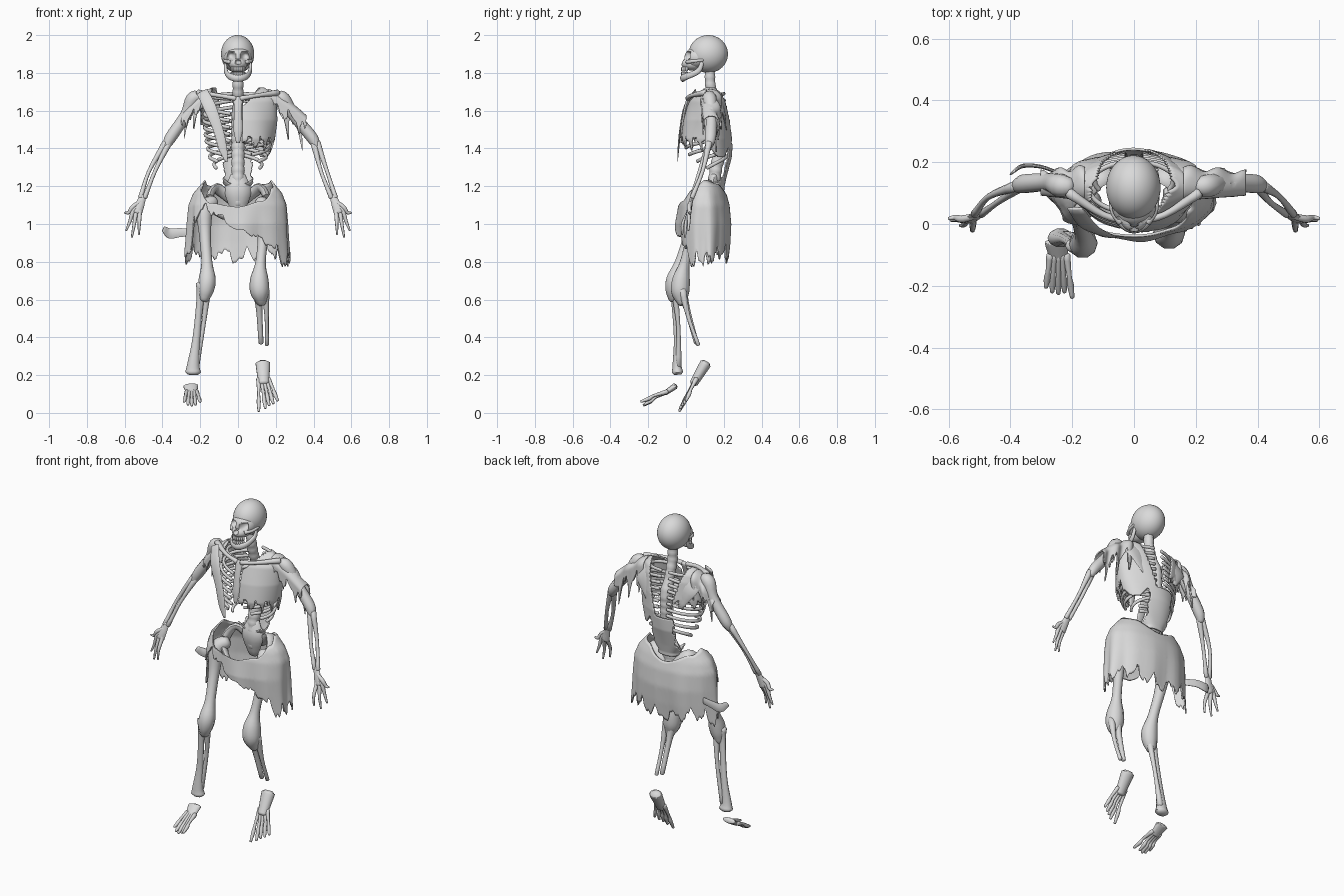
import bpy, bmesh, math
from math import sin, cos, pi, radians
from mathutils import Vector, Matrix

if "Cube" in bpy.data.objects:
    bpy.data.objects.remove(bpy.data.objects["Cube"])

mat = bpy.data.materials.new("bone grey")
mat.diffuse_color = (0.7, 0.7, 0.7, 1)
mat.use_nodes = True
mat.node_tree.nodes["Principled BSDF"].inputs["Base Color"].default_value = mat.diffuse_color


def finish(name, bm, thick=0):
    bmesh.ops.recalc_face_normals(bm, faces=bm.faces)
    me = bpy.data.meshes.new(name)
    bm.to_mesh(me)
    bm.free()
    me.materials.append(mat)
    me.shade_smooth()
    me.set_sharp_from_angle(angle=radians(60))
    ob = bpy.data.objects.new(name, me)
    bpy.context.collection.objects.link(ob)
    if thick:
        m = ob.modifiers.new("thickness", 'SOLIDIFY')
        m.thickness, m.offset = thick, 0
    return ob


def lerp(table, t):
    """Row interpolation in a table sorted by its first column."""
    if t <= table[0][0]:
        return table[0][1:]
    for a, b in zip(table, table[1:]):
        if t <= b[0]:
            f = (t - a[0]) / (b[0] - a[0])
            f = f * f * (3 - 2 * f) if len(a) == 3 else f
            return [p + (q - p) * f for p, q in zip(a[1:], b[1:])]
    return table[-1][1:]


def tube(bm, pts, radii, ref=(0, 1, 0), fa=1, fb=1, sub=4, sides=10):
    """Smooth tapered tube with rounded ends; fa/fb flatten the section across/along ref."""
    P = [Vector((*p, r)) for p, r in zip(pts, radii)]
    P = [P[0] * 2 - P[1]] + P + [P[-1] * 2 - P[-2]]
    line = []
    for i in range(1, len(P) - 2):
        a, b, c, d = P[i - 1:i + 3]
        for k in range(sub):
            t = k / sub
            line.append(0.5 * (2 * b + (c - a) * t + (2 * a - 5 * b + 4 * c - d) * t * t
                               + (3 * b - a - 3 * c + d) * t ** 3))
    line.append(P[-2])
    for end, nxt in ((0, 1), (-1, -2)):
        e = line[end]
        out = (e - line[nxt]).to_3d().normalized() * e.w * min(fa, fb) * .4
        cap = Vector((*(e.to_3d() + out), e.w * .65))
        line.insert(0, cap) if end == 0 else line.append(cap)
    rings = []
    for i, q in enumerate(line):
        t = (line[min(i + 1, len(line) - 1)] - line[max(i - 1, 0)]).to_3d().normalized()
        u = t.cross(Vector(ref)).normalized()
        v = t.cross(u)
        rings.append([bm.verts.new(q.to_3d() + q.w * (u * fa * cos(2 * pi * j / sides)
                      + v * fb * sin(2 * pi * j / sides))) for j in range(sides)])
    for A, B in zip(rings, rings[1:]):
        for j in range(sides):
            bm.faces.new((A[j], A[(j + 1) % sides], B[(j + 1) % sides], B[j]))
    bm.faces.new(rings[0])
    bm.faces.new(rings[-1])


def part(name, pts, radii, **kw):
    bm = bmesh.new()
    tube(bm, pts, radii, **kw)
    return finish(name, bm)


def ball(bm, c, r):
    m = Matrix.Translation(c) @ Matrix.Diagonal((*r, 1))
    bmesh.ops.create_uvsphere(bm, u_segments=40, v_segments=28, radius=1, matrix=m)


def sheet(name, fn, nu, nv, keep=None, thick=0.008):
    """Cloth from fn(u, v) -> point, u and v in 0..1, holes where keep(point) is false."""
    bm = bmesh.new()
    g = [[bm.verts.new(fn(i / nu, j / nv)) for j in range(nv + 1)] for i in range(nu + 1)]
    for i in range(nu):
        for j in range(nv):
            q = (g[i][j], g[i + 1][j], g[i + 1][j + 1], g[i][j + 1])
            if not keep or keep(sum((v.co for v in q), Vector()) / 4):
                bm.faces.new(q)
    bmesh.ops.delete(bm, geom=[v for v in bm.verts if not v.link_faces], context='VERTS')
    bmesh.ops.remove_doubles(bm, verts=bm.verts, dist=0.0005)
    return finish(name, bm, thick)


def rag(u):
    return 0.6 * abs(sin(u * 9.3)) + 0.25 * abs(sin(u * 21 + 1)) + 0.15 * abs(sin(u * 37))


# skull with pushed-in eye sockets and nose
bm = bmesh.new()
ball(bm, (-0.002, 0.118, 1.9), (0.088, 0.104, 0.1))
ball(bm, (0, 0.06, 1.88), (0.072, 0.068, 0.06))
ball(bm, (0, 0.035, 1.848), (0.05, 0.06, 0.036))
for s in (-1, 1):
    tube(bm, [(s * .045, .005, 1.858), (s * .068, .04, 1.862), (s * .076, .09, 1.868)], [.011, .009, .007], ref=(0, 0, 1))
for v in bm.verts:
    if v.co.y < 0.07:
        for ex, ez, R, dep in ((-.034, 1.89, .022, .04), (.034, 1.89, .022, .04), (0, 1.857, .012, .025)):
            d = math.hypot(v.co.x - ex, v.co.z - ez) / R
            if d < 1:
                v.co.y += dep * (1 - d ** 4)
finish("skull", bm)

# open lower jaw and teeth
half = [(.066, .088, 1.862), (.064, .065, 1.81), (.045, .005, 1.782)]
part("jaw", half + [(0, -.018, 1.772)] + [(-x, y, z) for x, y, z in half[::-1]],
     [.01, .015, .017, .02, .017, .015, .01], ref=(0, 0, 1), fa=.65)
bm = bmesh.new()
for i in range(-4, 5):
    a = i * 0.3
    for z in (1.82, 1.794):
        x, y = .036 * sin(a), .018 - .038 * cos(a)
        tube(bm, [(x, y, z - .009), (x, y, z + .009)], [.0065, .0065], sub=1, sides=6)
finish("teeth", bm)

# spine with beaded vertebrae
spine = [(1.1, .15), (1.2, .145), (1.3, .16), (1.42, .19), (1.55, .19), (1.66, .15), (1.74, .128), (1.84, .125)]
zs = [1.1 + .74 * i / 36 for i in range(37)]
part("spine", [(0, lerp(spine, z)[0], z) for z in zs],
     [(.036 if z < 1.6 else .03) * (1 if i % 2 else .9) for i, z in enumerate(zs)], sub=2)
part("sacrum", [(0, .15, 1.26), (0, .14, 1.17), (0, .15, 1.05)], [.04, .07, .03], fb=.5)

# ribs, breastbone, collar bones
body = [(1.2, .06, .04, .16), (1.25, .1, .06, .15), (1.35, .16, .118, .115), (1.45, .185, .13, .108), (1.55, .195, .118, .112),
        (1.65, .19, .095, .118), (1.69, .18, .07, .125), (1.72, .13, .04, .13)]
bm = bmesh.new()
for s in (-1, 1):
    for k in range(10):
        z0 = 1.69 - k * .036
        end = 165 if k < 7 else 150 - (k - 7) * 22
        pts = []
        for i in range(9):
            a = radians(10 + (end - 10) * i / 8)
            z = z0 - .07 * (i / 8) * (1 if k else .4)
            w, d, c = lerp(body, min(z, 1.66))
            f = .93 - max(0, .15 - .07 * k)
            pts.append((s * w * f * sin(a), c + d * .93 * cos(a), z))
        tube(bm, pts, [.01] * 9, ref=(0, 0, 1), sub=3, sides=8, fa=.8)
finish("ribs", bm)
part("breastbone", [(0, .015, 1.67), (0, -.005, 1.6), (0, -.018, 1.5), (0, -.025, 1.43)], [.026, .02, .024, .01], fb=.45)

# collar bones, shoulder blades and pelvis
for s, side in ((-1, "right"), (1, "left")):
    part(side + "_collar_bone", [(s * .015, .01, 1.665), (s * .1, .03, 1.68), (s * .21, .1, 1.695)], [.014, .011, .017], ref=(0, 0, 1))
    part(side + "_shoulder_blade", [(s * .2, .14, 1.68), (s * .15, .19, 1.62), (s * .11, .215, 1.5)], [.03, .055, .012], fb=.2)
    part(side + "_hip_bone", [(s * .03, .17, 1.12), (s * .12, .15, 1.19), (s * .15, .08, 1.11), (s * .08, .03, 1.04), (0, .02, 1.04)],
         [.03, .04, .04, .022, .02], fb=.5, ref=(0, .6, .8))

# arms and hands
for s, side, ex in ((-1, "right", .355), (1, "left", .39)):
    bm = bmesh.new()
    tube(bm, [(s * .205, .12, 1.675), (s * .24, .125, 1.66), (s * (ex + .2) / 2, .135, 1.575), (s * ex, .13, 1.46), (s * (ex + .025), .12, 1.41)],
         [.03, .038, .03, .031, .02])
    for o in (-.016, .016):
        tube(bm, [(s * (ex + .02 + o * .6), .122, 1.43), (s * (.455 + o), .08 + o * .5, 1.28), (s * (.505 + o * .7), .032, 1.14)],
             [.018, .01, .013])
    tube(bm, [(s * .503, .034, 1.15), (s * .52, .022, 1.1), (s * .535, .015, 1.06)], [.018, .024, .028], fb=.5)
    for x, y, z in ((.6, .018, 1.06), (.592, .012, .965), (.562, -.005, .93), (.525, -.02, .945)):
        x0 = .535 + (x - .555) * .5
        tube(bm, [(s * .515, .025, 1.12), (s * x0, .016, 1.07 + (z - .96) * .2), (s * (x0 + x) / 2, y + .003, (z + 1.06) / 2), (s * x, y, z)],
             [.01, .012, .009, .005], sides=8)
    finish(side + "_arm", bm)

# legs
bm = bmesh.new()
tube(bm, [(-.13, .08, 1.12), (-.175, .05, 1.08), (-.175, .02, .95), (-.165, -.03, .8), (-.163, -.06, .71), (-.17, -.068, .65), (-.18, -.068, .6)],
     [.035, .045, .032, .029, .045, .042, .025])
tube(bm, [(-.188, -.07, .68), (-.2, -.065, .6), (-.22, -.05, .4), (-.236, -.048, .26), (-.238, -.045, .215)], [.035, .02, .02, .032, .042], fb=.75)
tube(bm, [(-.16, -.062, .66), (-.185, -.04, .45), (-.222, -.04, .25)], [.02, .011, .018])
finish("right_leg", bm)
bm = bmesh.new()
tube(bm, [(.12, .08, 1.12), (.14, .05, 1.07), (.135, .03, .95), (.12, -.005, .8), (.113, -.025, .71), (.115, -.03, .64), (.125, -.02, .58)],
     [.035, .044, .03, .027, .048, .05, .025])
tube(bm, [(.105, -.025, .66), (.112, .005, .55), (.122, .055, .37)], [.032, .017, .013])
tube(bm, [(.145, -.02, .65), (.152, .015, .5), (.153, .065, .36)], [.022, .011, .011])
finish("left_leg", bm)

# detached feet: ankle, instep, toes
for side, ank, mid, toes in (
        ("left", (.132, .1, .255), (.135, .055, .18), [(.11, -.035, .01), (.145, -.03, .025), (.165, -.02, .04), (.187, -.01, .05), (.21, 0, .065)]),
        ("right", (-.25, -.06, .14), (-.245, -.1, .112), [(-.285, -.205, .06), (-.265, -.22, .045), (-.245, -.225, .04), (-.225, -.22, .045), (-.2, -.238, .06)])):
    bm = bmesh.new()
    A, M = Vector(ank), Vector(mid)
    fat = 1 if side == "left" else .55
    tube(bm, [A + (A - M) * .1, A, M, M + (M - A) * .3], [.036, .04, .032, .03], ref=(1, 0, 0), fa=.75 * fat)
    for i, t in enumerate(toes):
        T = Vector(t)
        S = M + Vector(((i - 2) * .013, 0, 0))
        tube(bm, [S, S.lerp(T, .5) + Vector((0, 0, .006)), S.lerp(T, .7), T], [.013, .008, .011, .007], ref=(1, 0, 0), sides=8)
    finish(side + "_foot", bm)

# torn vest: shell round the ribs with a deep V behind and one covered breast
def vest(u, v):
    z, a = 1.18 + .54 * v, 2 * pi * u
    w, d, c = lerp(body, z)
    f = 1.03 + .02 * sin(5 * a + z * 12)
    return (w * f * sin(a), c - d * f * cos(a), z)


def vest_keep(p):
    x, z, r = p.x, p.z, rag(p.x * 4 + p.y * 4)
    if p.y > .12:
        strip = abs(x) < .06 + .02 * rag(z * 4) and z < 1.42
        low = 1.31 + .1 * r if x > 0 else 1.47 + .08 * r
        return strip or (abs(x) > .02 + (z - 1.36) * .28 and z > low)
    if x > 0:
        return x > .025 + max(0, z - 1.62) * .9 and z > 1.37 + .1 * r
    return x < -.14 and z > 1.57 + .06 * r


sheet("torn_vest", vest, 160, 80, vest_keep)
part("vest_strip", [(-.19, .05, 1.7), (-.15, -.005, 1.62), (-.105, -.03, 1.5), (-.08, -.04, 1.4), (-.06, -.045, 1.33)],
     [.03, .033, .026, .022, .006], fb=.2)

# sleeves draped over the upper arms
for s, side, ex, hang in ((-1, "right", .3, .13), (1, "left", .36, .19)):
    def sleeve(u, v):
        x, w = .16 + (ex - .16) * u, v * 2 - 1
        z = 1.68 - .125 * u ** 1.4
        a = max(-1, min(1, w / .5)) * pi / 2
        drop = max(0, abs(w) - .5) * 2 * hang * (1.15 - 1.1 * rag(u * .9 + .3 * (w > 0))) * (.6 if w < 0 else 1)
        r = .05 - .016 * u
        return (s * (x + drop * .12), .13 + r * sin(a) + .008 * sin(u * 14) * (w > 0), z - .012 + r * .85 * cos(a) - drop)
    sheet(side + "_sleeve", sleeve, 48, 32)

# ragged skirt: angle, top and bottom heights (0 = front, 90 = +x)
rim = [(0, 1.09, .97), (30, 1.12, .89), (60, 1.19, .76), (90, 1.23, .77), (135, 1.21, .81), (180, 1.15, .78), (225, 1.2, .82),
       (265, 1.23, .77), (285, 1.21, .84), (300, 1.17, 1.0), (325, 1.11, 1.04), (360, 1.09, .97)]
form = [(.76, .275, .12, .095), (.9, .266, .136, .094), (1.0, .262, .143, .093), (1.1, .255, .132, .095), (1.16, .232, .115, .095), (1.24, .165, .08, .1)]


def skirt(u, v):
    a = 2 * pi * u
    top, bot = lerp(rim, 360 * u)
    bot += .12 * (1 - rag(u * 5)) * min(1, 8 * u, 8 * (1 - u))
    z = top + (bot - top) * v
    w, d, c = lerp(form, z)
    f = 1 + v * (.03 * sin(7 * a + 1) + .02 * sin(11 * a))
    return (w * f * sin(a), c - d * f * cos(a), z)


sheet("ragged_skirt", skirt, 180, 24)
part("skirt_tatter", [(-.23, .16, .95), (-.3, .185, .955), (-.36, .188, .95), (-.395, .165, .975)], [.02, .024, .028, .016], ref=(0, 0, 1), fa=.25)
